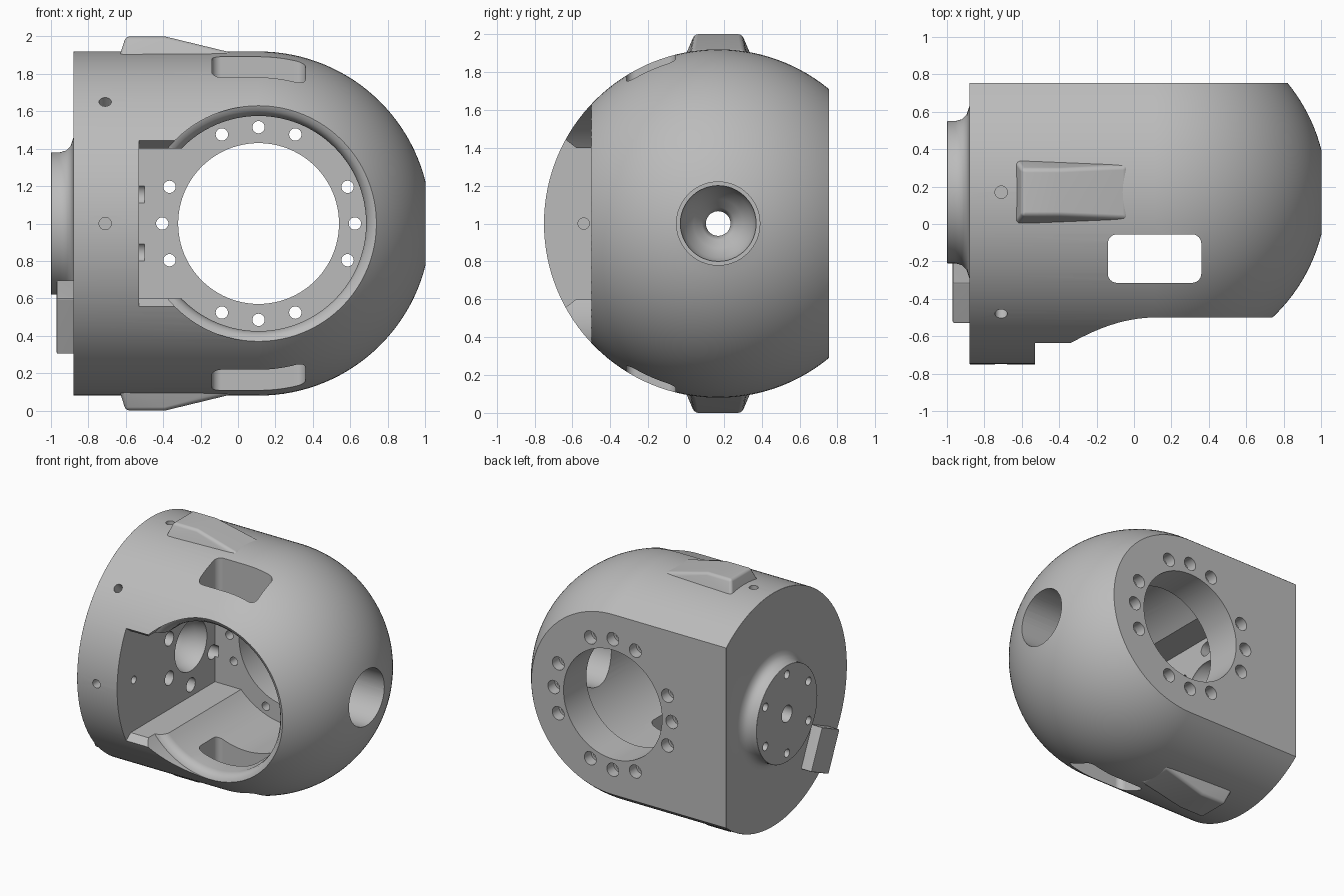
import bpy, bmesh
from math import pi, sin, cos, radians
from mathutils import Vector, Matrix

if "Cube" in bpy.data.objects:
    bpy.data.objects.remove(bpy.data.objects["Cube"])

grey = bpy.data.materials.new("machined grey")
grey.use_nodes = True
grey.diffuse_color = (0.5, 0.5, 0.5, 1)
grey.node_tree.nodes["Principled BSDF"].inputs["Base Color"].default_value = (0.5, 0.5, 0.5, 1)

AXIS_Y, AXIS_Z = 0.17, 1.0      # main axis runs along x
R, DOME_X = 0.92, 0.11          # shell radius, dome centre
X, Y = Vector((1, 0, 0)), Vector((0, 1, 0))


def lathe(bm, profile, origin, axis, steps=32):
    """Revolve (radius, distance) points around an axis."""
    part = bmesh.new()
    vs = [part.verts.new((r, 0, d)) for r, d in profile]
    es = [part.edges.new(p) for p in zip(vs, vs[1:])]
    bmesh.ops.spin(part, geom=vs + es, cent=(0, 0, 0), axis=(0, 0, 1),
                   angle=2 * pi, steps=steps, use_duplicate=False)
    bmesh.ops.remove_doubles(part, verts=part.verts, dist=1e-4)
    bmesh.ops.recalc_face_normals(part, faces=part.faces)
    rot = axis.to_track_quat('Z', 'Y').to_matrix().to_4x4()
    part.transform(Matrix.Translation(origin) @ rot)
    tmp = bpy.data.meshes.new("tmp")
    part.to_mesh(tmp)
    part.free()
    bm.from_mesh(tmp)
    bpy.data.meshes.remove(tmp)


def rod(bm, r, origin, axis, length, steps=24):
    lathe(bm, [(0, 0), (r, 0), (r, length), (0, length)], origin, axis, steps)


def hull(bm, points):
    vs = [bm.verts.new(p) for p in points]
    bmesh.ops.convex_hull(bm, input=vs)
    bmesh.ops.dissolve_limit(bm, angle_limit=0.01, verts=bm.verts, edges=bm.edges)
    bmesh.ops.recalc_face_normals(bm, faces=bm.faces)


def make(name, bm):
    mesh = bpy.data.meshes.new(name)
    bm.to_mesh(mesh)
    bm.free()
    mesh.materials.append(grey)
    ob = bpy.data.objects.new(name, mesh)
    bpy.context.collection.objects.link(ob)
    return ob


def bake(ob):
    """Turn the modifier result into plain mesh."""
    deps = bpy.context.evaluated_depsgraph_get()
    mesh = bpy.data.meshes.new_from_object(ob.evaluated_get(deps))
    ob.modifiers.clear()
    ob.data = mesh


def bevel(ob, width, limit, segments=4):
    m = ob.modifiers.new("bevel", 'BEVEL')
    m.width, m.segments = width, segments
    m.limit_method, m.angle_limit = 'ANGLE', radians(limit)
    bake(ob)


def cut(ob, bm):
    cutter = make("cutter", bm)
    m = ob.modifiers.new("cut", 'BOOLEAN')
    m.object, m.operation, m.solver = cutter, 'DIFFERENCE', 'EXACT'
    bake(ob)
    bpy.data.objects.remove(cutter)


def smooth(ob):
    bpy.ops.object.select_all(action='DESELECT')
    ob.select_set(True)
    bpy.context.view_layer.objects.active = ob
    bpy.ops.object.shade_smooth_by_angle(angle=radians(30))
    ob.modifiers.new("normals", 'WEIGHTED_NORMAL').keep_sharp = True


# Shell: flanged end, barrel and dome, with a flat back
bm = bmesh.new()
profile = [(0, -1), (0.38, -1), (0.38, -0.955), (0.39, -0.92), (0.415, -0.895),
           (0.46, -0.88), (R, -0.88)]
profile += [(R * cos(a), DOME_X + R * sin(a)) for a in (i * pi / 64 for i in range(32))]
profile.append((0, DOME_X + R))
lathe(bm, profile, Vector((0, AXIS_Y, AXIS_Z)), X, 128)
cutplane = bmesh.ops.bisect_plane(bm, geom=bm.verts[:] + bm.edges[:] + bm.faces[:],
                                  plane_co=(0, 0.755, 0), plane_no=(0, 1, 0), clear_outer=True)
rim = [e for e in cutplane["geom_cut"] if isinstance(e, bmesh.types.BMEdge)]
bmesh.ops.contextual_create(bm, geom=rim)
bmesh.ops.recalc_face_normals(bm, faces=bm.faces)
shell = make("housing_shell", bm)
bevel(shell, 0.022, 62)

# Main chamber with rounded front rim and rear bore
bm = bmesh.new()
lathe(bm, [(0, -1), (0.63, -1), (0.63, -0.5), (0.605, -0.49), (0.585, -0.465), (0.575, -0.43),
           (0.575, 0.47), (0.43, 0.47), (0.43, 0.9), (0, 0.9)],
      Vector((DOME_X, 0, AXIS_Z)), Y, 96)
cut(shell, bm)

# Side bay of the chamber, then its flared mouth
bm = bmesh.new()
hull(bm, [(x, y, AXIS_Z + z) for x in (-0.53, 0.1) for y in (-1, 0.47) for z in (-0.4, 0.4)])
cut(shell, bm)
bm = bmesh.new()
hull(bm, [(x, y, AXIS_Z + s * z) for x in (-0.53, 0.1) for s in (-1, 1)
          for y, z in ((-1, 0.45), (-0.645, 0.45), (-0.615, 0.415), (-0.58, 0.4))])
cut(shell, bm)

# Window slot through top and bottom, rounded corners
bm = bmesh.new()
hull(bm, [(0.11 + sx * (0.2 + 0.05 * cos(a)), -0.185 + sy * (0.08 + 0.05 * sin(a)), z)
          for sx in (-1, 1) for sy in (-1, 1) for z in (-0.2, 2.2)
          for a in (i * pi / 12 for i in range(7))])
cut(shell, bm)

# Dome bore
bm = bmesh.new()
rod(bm, 0.22, Vector((0.3, AXIS_Y, AXIS_Z)), X, 0.9, 64)
cut(shell, bm)

# Dished shaft hole through the flanged end
bm = bmesh.new()
lathe(bm, [(0, 0), (0.2, 0), (0.2, 0.05), (0.18, 0.12), (0.13, 0.19), (0.085, 0.23),
           (0.065, 0.28), (0.065, 0.7), (0, 0.7)], Vector((-0.5, AXIS_Y, AXIS_Z)), -X, 48)
cut(shell, bm)

# Counterbored bolt holes: six in the flange, twelve in the back
bm = bmesh.new()
for i in range(6):
    a = i * pi / 3
    at = Vector((-0.5, AXIS_Y + 0.31 * sin(a), AXIS_Z + 0.31 * cos(a)))
    lathe(bm, [(0, 0), (0.055, 0), (0.055, 0.2), (0.032, 0.2), (0.032, 0.7), (0, 0.7)], at, -X, 24)
for quarter in range(4):
    for tilt in (-22.4, 0, 22.4):
        a = quarter * pi / 2 + radians(tilt)
        at = Vector((DOME_X + 0.515 * cos(a), 0.8, AXIS_Z + 0.515 * sin(a)))
        lathe(bm, [(0, 0), (0.052, 0), (0.052, 0.13), (0.033, 0.13), (0.033, 0.4), (0, 0.4)],
              at, -Y, 24)
cut(shell, bm)

# Small radial pin holes, and one in the bay wall
bm = bmesh.new()
for a in (0, pi / 4, pi / 2):
    d = Vector((0, -cos(a), sin(a)))
    rod(bm, 0.033, Vector((-0.71, AXIS_Y, AXIS_Z)) + d * 0.78, d, 0.3)
cut(shell, bm)
bm = bmesh.new()
rod(bm, 0.03, Vector((-0.7, -0.54, AXIS_Z)), X, 0.2)
cut(shell, bm)
smooth(shell)

# Ramped pads on top and bottom
for name, s in (("top_pad", 1), ("bottom_pad", -1)):
    bm = bmesh.new()
    base = [(x, AXIS_Y + t * w, AXIS_Z + s * 0.86)
            for x, w in ((-0.645, 0.185), (0, 0.16)) for t in (-1, 1)]
    crown = [(x, AXIS_Y + t * w, AXIS_Z + s * h) for t in (-1, 1)
             for x, w, h in ((-0.6, 0.125, 1), (-0.39, 0.125, 1), (-0.04, 0.14, 0.915))]
    hull(bm, base + crown)
    pad = make(name, bm)
    bevel(pad, 0.02, 20, 3)
    smooth(pad)

# Stop block on the flanged end
bm = bmesh.new()
bmesh.ops.create_cube(bm, size=1, matrix=Matrix.Translation((-0.915, -0.355, 0.5))
                      @ Matrix.Rotation(radians(24.4), 4, 'X')
                      @ Matrix.Diagonal((0.11, 0.24, 0.33, 1)))
block = make("stop_block", bm)
bevel(block, 0.01, 30, 2)
smooth(block)
